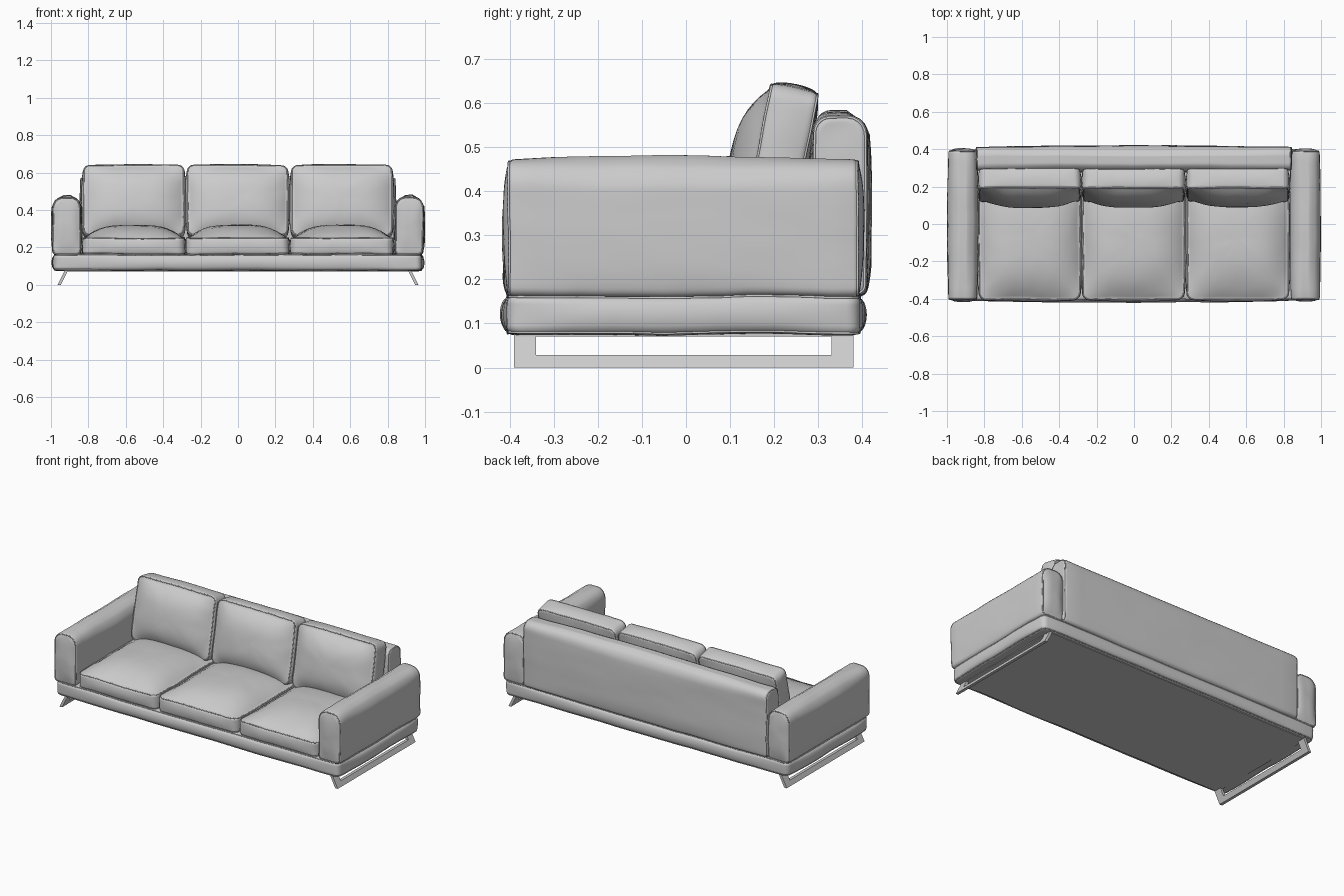
import bpy, bmesh, math
from mathutils import Vector, Matrix, noise

if "Cube" in bpy.data.objects:
    bpy.data.objects.remove(bpy.data.objects["Cube"])

RX = lambda deg: Matrix.Rotation(math.radians(deg), 4, 'X')
# local z -> world x, local x -> world y, local y -> world z
ALONG_X = Matrix(((0, 0, 1, 0), (1, 0, 0, 0), (0, 1, 0, 0), (0, 0, 0, 1)))


def outline(w, h, radii, m=18, k=5):
    """Rounded rectangle; radii run from bottom right, counter-clockwise."""
    arcs = []
    for (sx, sy), r, a0 in zip(((1, -1), (1, 1), (-1, 1), (-1, -1)), radii, (-90, 0, 90, 180)):
        cx, cy = sx * (w / 2 - r), sy * (h / 2 - r)
        arcs.append([Vector((cx + r * math.cos(math.radians(a0 + 90 * i / k)),
                             cy + r * math.sin(math.radians(a0 + 90 * i / k)))) for i in range(k + 1)])
    pts = []
    for i, arc in enumerate(arcs):
        nxt = arcs[(i + 1) % 4][0]
        pts += arc + [arc[-1].lerp(nxt, j / m) for j in range(1, m)]
    return pts


def upholstery(name, size, matrix, radii, edge=0.015, front=0.0, back=0.0, side=0.01,
               wrinkle=0.004, piping=0.003):
    """Soft block: rounded outline, puffed sides and puffed front/back caps, piped rims."""
    w, h, d = size
    pts = outline(w, h, radii)
    hw, hh = w / 2, h / 2

    def place(p, inset, s, z, cap):
        x = p.x / hw * (hw - inset) * s
        y = p.y / hh * (hh - inset) * s
        u, v = abs(x) / (hw - edge), abs(y) / (hh - edge)
        if cap:
            z += cap * max(0, 1 - u ** 3.2) * max(0, 1 - v ** 3.2)
        else:
            # side walls swell at mid depth and mid length
            t = max(0, 1 - (2 * z / d) ** 2)
            if abs(p.x) > hw - 0.002:
                x += math.copysign(side * t * max(0, 1 - v ** 4), x)
            if abs(p.y) > hh - 0.002:
                y += math.copysign(side * t * max(0, 1 - u ** 4), y)
        co = matrix @ Vector((x, y, z))
        return (co + noise.noise_vector(co * 5) * wrinkle
                + noise.noise_vector(co * 16) * wrinkle * 0.35)

    # stations from the back cap centre to the front cap centre
    steps = (0.12, 0.28, 0.44, 0.58, 0.7, 0.8, 0.88, 0.94, 0.98)
    st = [(edge, s, -d / 2, -back) for s in steps]
    arc = [math.radians(a) for a in (0, 22, 45, 67, 90)]
    st += [(edge * (1 - math.sin(a)), 1, -d / 2 + edge * (1 - math.cos(a)), 0) for a in arc]
    n = 16
    st += [(0, 1, (-d / 2 + edge) + (d - 2 * edge) * i / n, 0) for i in range(1, n)]
    st += [(edge * (1 - math.sin(a)), 1, d / 2 - edge * (1 - math.cos(a)), 0) for a in reversed(arc)]
    st += [(edge, s, d / 2, front) for s in reversed(steps)]

    bm = bmesh.new()
    rings = [[bm.verts.new(place(p, *s)) for p in pts] for s in st]
    for a, b in zip(rings, rings[1:]):
        for i in range(len(pts)):
            j = (i + 1) % len(pts)
            bm.faces.new((a[i], a[j], b[j], b[i]))
    for ring, z, cap in ((rings[0], -d / 2, -back), (rings[-1], d / 2, front)):
        c = bm.verts.new(place(Vector((0, 0)), edge, 1, z, cap or 1e-6))
        for i in range(len(pts)):
            bm.faces.new((ring[i], ring[(i + 1) % len(pts)], c))
    bmesh.ops.recalc_face_normals(bm, faces=bm.faces)
    for f in bm.faces:
        f.smooth = True
    finish(name, bm)

    # piping along both rims
    cu = bpy.data.curves.new(name + "_piping", 'CURVE')
    cu.dimensions, cu.bevel_depth, cu.bevel_resolution = '3D', piping, 1
    for sg in (-1, 1):
        sp = cu.splines.new('POLY')
        sp.points.add(len(pts) - 1)
        for q, p in zip(sp.points, pts):
            q.co = (*place(p, edge * 0.29, 1, sg * (d / 2 - edge * 0.29), 0), 1)
        sp.use_cyclic_u = True
    bpy.context.collection.objects.link(bpy.data.objects.new(name + "_piping", cu))


def finish(name, bm):
    me = bpy.data.meshes.new(name)
    bm.to_mesh(me)
    bm.free()
    ob = bpy.data.objects.new(name, me)
    bpy.context.collection.objects.link(ob)
    return ob


T = Matrix.Translation

# base cushion
upholstery("base", (1.965, 0.80, 0.09), T((0, -0.005, 0.12)), (0.03,) * 4, edge=0.018, side=0.014)

# arms, with rounder tops
for sx, label in ((-1, "left"), (1, "right")):
    upholstery(label + "_arm", (0.15, 0.31, 0.80), T((sx * 0.915, -0.006, 0.316)) @ RX(90),
               (0.02, 0.055, 0.055, 0.02), front=0.01, back=0.01, side=0.009)

# backrest
upholstery("backrest", (0.125, 0.41, 1.69), T((0, 0.348, 0.368)) @ ALONG_X,
           (0.02, 0.045, 0.035, 0.02), side=0.01)

# seat and back cushions
for i, x in enumerate((-0.558, -0.002, 0.556), 1):
    upholstery(f"seat_cushion_{i}", (0.545, 0.66, 0.09), T((x, -0.075, 0.208)), (0.035,) * 4,
               edge=0.012, front=0.068, side=0.009)
    upholstery(f"back_cushion_{i}", (0.54, 0.385, 0.112), T((x, 0.208, 0.443)) @ RX(79), (0.03,) * 4,
               edge=0.014, front=0.055, back=0.01, side=0.01)

# underside panel
bm = bmesh.new()
bmesh.ops.create_cube(bm, size=1, matrix=T((0, -0.005, 0.078)) @ Matrix.Diagonal((1.86, 0.76, 0.014, 1)))
finish("underside_panel", bm)

# splayed leg frames: flat U shapes leaning outwards
U = ((-0.39, 0), (0.38, 0), (0.38, 0.08), (0.33, 0.08), (0.33, 0.028), (-0.34, 0.028), (-0.34, 0.08), (-0.39, 0.08))
for sx, label in ((-1, "left"), (1, "right")):
    bm = bmesh.new()
    f = bm.faces.new([bm.verts.new((sx * (0.965 - 0.5 * z), y, z)) for y, z in U])
    new = bmesh.ops.extrude_face_region(bm, geom=[f])["geom"]
    bmesh.ops.translate(bm, vec=(-sx * 0.018, 0, 0), verts=[g for g in new if isinstance(g, bmesh.types.BMVert)])
    bmesh.ops.recalc_face_normals(bm, faces=bm.faces)
    finish(label + "_leg_frame", bm)
